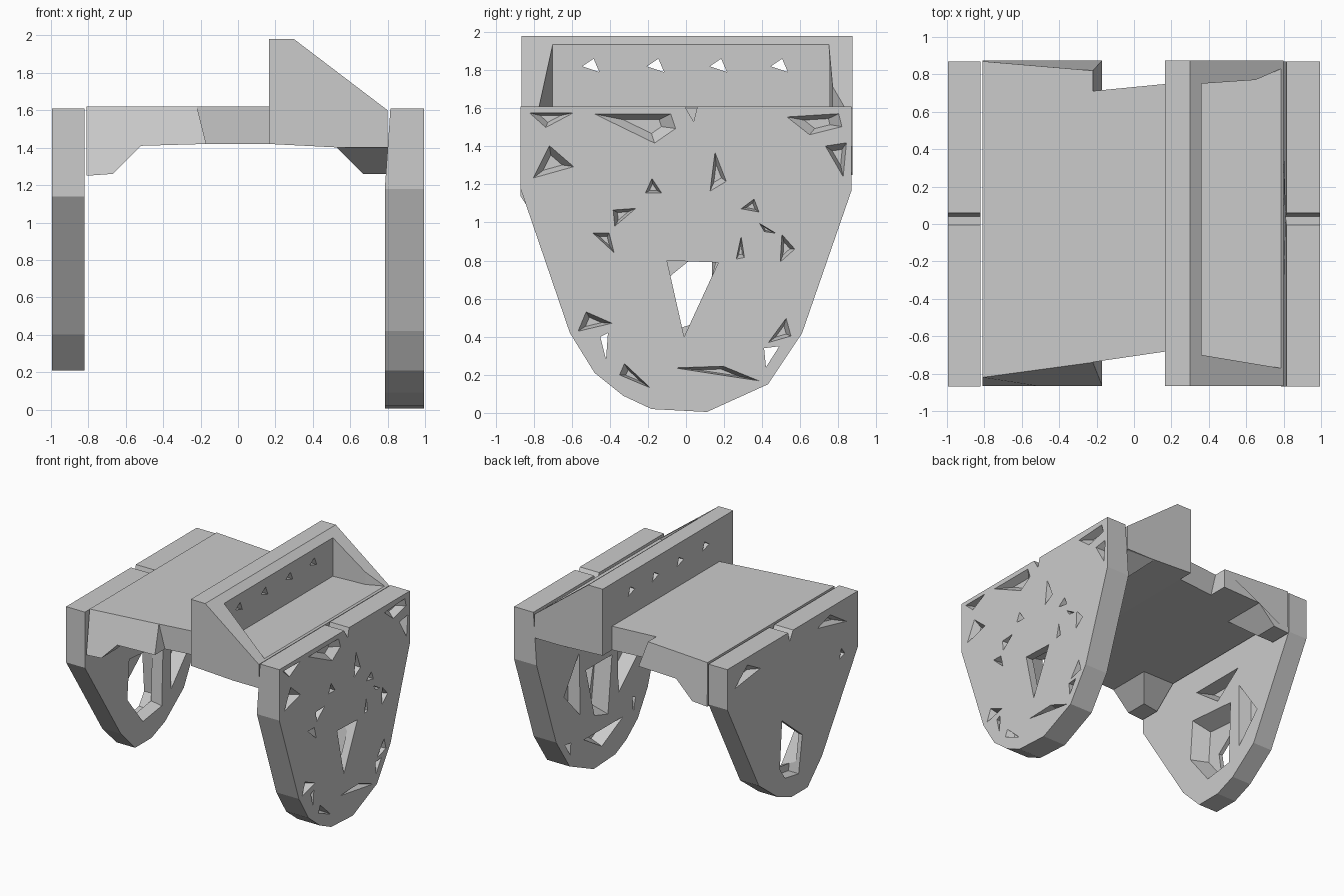
import bpy, bmesh
from mathutils import Vector

if "Cube" in bpy.data.objects:
    bpy.data.objects.remove(bpy.data.objects["Cube"], do_unlink=True)

grey = bpy.data.materials.new("plain_grey")
grey.use_nodes = True
COLOUR = (0.6, 0.6, 0.6, 1)
grey.diffuse_color = COLOUR
grey.node_tree.nodes["Principled BSDF"].inputs["Base Color"].default_value = COLOUR


def place(axis, p, t):
    """Put a 2D profile point at distance t along the axis."""
    u, v = p
    return Vector({"x": (t, u, v), "y": (u, t, v), "z": (u, v, t)}[axis])


def add_prism(bm, pts, axis, a, b, taper=1.0):
    """Extrude a profile from a to b; taper shrinks the far end."""
    n = len(pts)
    cu, cv = sum(p[0] for p in pts) / n, sum(p[1] for p in pts) / n
    near = [bm.verts.new(place(axis, p, a)) for p in pts]
    far = [bm.verts.new(place(axis, (cu + (u - cu) * taper, cv + (v - cv) * taper), b))
           for u, v in pts]
    bm.faces.new(near)
    bm.faces.new(far[::-1])
    for i in range(n):
        j = (i + 1) % n
        bm.faces.new((near[j], near[i], far[i], far[j]))


def finish(name, bm):
    bmesh.ops.recalc_face_normals(bm, faces=bm.faces[:])
    mesh = bpy.data.meshes.new(name)
    bm.to_mesh(mesh)
    bm.free()
    mesh.materials.append(grey)
    ob = bpy.data.objects.new(name, mesh)
    bpy.context.collection.objects.link(ob)
    return ob


def prism(name, pts, axis, a, b):
    bm = bmesh.new()
    add_prism(bm, pts, axis, a, b)
    return finish(name, bm)


def cut(ob, cutters):
    """Subtract prisms given as (points, axis, a, b, taper)."""
    bm = bmesh.new()
    for c in cutters:
        add_prism(bm, *c)
    tool = finish("cutter", bm)
    tool.hide_render = True
    mod = ob.modifiers.new("cut", "BOOLEAN")
    mod.operation, mod.solver, mod.object = "DIFFERENCE", "EXACT", tool
    mod.use_self = True
    deps = bpy.context.evaluated_depsgraph_get()
    mesh = bpy.data.meshes.new_from_object(ob.evaluated_get(deps))
    ob.modifiers.clear()
    ob.data = mesh
    bpy.data.objects.remove(tool, do_unlink=True)


def pockets(shapes, surface, depth, taper=0.4):
    """Tapered pockets sunk into a side plate; depth sign gives direction."""
    step = 0.02 if depth > 0 else -0.02
    return [(s, "x", surface - step, surface + depth, taper) for s in shapes]


# Deck with a haunch beside the right plate, arched between its ends
deck = prism("deck", [(-.81, 1.62), (-.22, 1.62), (-.17, 1.42), (-.52, 1.41),
                      (-.67, 1.26), (-.81, 1.25)], "y", -.865, .875)
for v in deck.data.vertices:
    if v.co.z > 1.6:
        inner = v.co.x > -.5
        if v.co.y < 0:
            v.co.y = -.74 if inner else -.82
        else:
            v.co.y = .82 if inner else .87
cut(deck, [([(-.75, 1.2), (-.5, 1.41), (.5, 1.41), (.75, 1.2)], "x", -.9, -.4, 1)])

# Narrower neck joining the deck to the raised block
prism("deck_neck", [(-.23, -.74), (.18, -.68), (.18, .75), (-.23, .71)], "z", 1.42, 1.62)

# Raised block: wall, sloping cheeks and floor, with a pocket and four bolt holes
block = prism("raised_block", [(.165, 1.98), (.3, 1.98), (.8, 1.6), (.8, 1.4),
                               (.56, 1.4), (.165, 1.42)], "y", -.865, .875)
cut(block, [([(.36, -.7), (.9, -.79), (.9, .88), (.65, .77), (.36, .75)], "z", 1.61, 2.1, 1)])
cut(block, [([(y - .045, 1.82), (y + .045, 1.79), (y + .015, 1.86)], "x", .1, .5, 1)
            for y in (-.5, -.16, .17, .49)])

# Haunch under the block, with ends sloping inwards as it goes down
haunch = prism("block_haunch", [(.53, 1.4), (.67, 1.26), (.8, 1.26), (.8, 1.41)],
               "y", -.86, .87)
for v in haunch.data.vertices:
    if v.co.z < 1.3:
        v.co.y *= .72

# Left side plate, slightly thicker towards the bottom
left = prism("left_plate", [(-.87, 1.61), (.87, 1.61), (.87, 1.17), (.61, .42), (.43, .15),
                            (.11, .005), (-.18, .02), (-.33, .09), (-.48, .21), (-.61, .42),
                            (-.87, 1.18)], "x", .815, .995)
for v in left.data.vertices:
    if v.co.z < 1.18 and v.co.x < .9:
        v.co.x = .785

OUTER = [[(-.22, 1.15), (-.12, 1.15), (-.18, 1.24)],
         [(.12, 1.15), (.22, 1.21), (.15, 1.39)],
         [(.28, 1.07), (.39, 1.05), (.36, 1.13)],
         [(.49, .78), (.58, .86), (.5, .95)],
         [(.38, 1.0), (.48, .94), (.41, .95)],
         [(.26, .8), (.31, .81), (.29, .94)],
         [(-.39, 1.07), (-.38, .97), (-.25, 1.08)],
         [(-.5, .95), (-.37, .83), (-.4, .95)],
         [(-.82, 1.22), (-.57, 1.29), (-.72, 1.42)],
         [(-.84, 1.58), (-.57, 1.58), (-.74, 1.49)],
         [(-.53, 1.58), (-.16, 1.4), (-.03, 1.49), (-.06, 1.58)],
         [(.5, 1.56), (.64, 1.45), (.84, 1.5), (.82, 1.58)],
         [(.72, 1.41), (.83, 1.22), (.85, 1.43)],
         [(-.1, .24), (.42, .16), (.2, .25)],
         [(.42, .36), (.56, .4), (.53, .51)],
         [(-.58, .42), (-.37, .47), (-.53, .54)],
         [(-.36, .2), (-.17, .12), (-.33, .27)]]
INNER = [[(-.5, .75), (-.22, .5), (-.22, 1.08)],
         [(.5, .75), (.27, .5), (.27, 1.08)],
         [(-.25, 1.22), (.28, 1.22), (.02, 1.02)],
         [(-.3, .3), (.25, .3), (0, .15)]]
GROOVE = [(-.03, 1.65), (.07, 1.65), (.04, 1.53)]

cut(left, pockets(OUTER, .995, -.06))
cut(left, pockets(INNER, .79, .1, .6))
cut(left, [([(-.1, .8), (.17, .79), (-.01, .4)], "x", 1.1, .9, 1),
           ([(-.17, .9), (.22, .9), (.1, .42), (-.1, .36)], "x", .7, .93, .7),
           ([(-.45, .4), (-.41, .42), (-.42, .28)], "x", .6, 1.1, 1),
           ([(.42, .24), (.49, .35), (.41, .34)], "x", .6, 1.1, 1),
           (GROOVE, "x", .7, 1.1, 1)])

# Right side plate, shorter, with a window that widens inwards
right = prism("right_plate", [(-.87, 1.61), (.87, 1.61), (.87, 1.27), (.45, .47), (.2, .28),
                              (.02, .21), (-.2, .21), (-.39, .4), (-.87, 1.14)],
              "x", -.995, -.82)
cut(right, pockets(INNER[1:3], -.82, -.1, .6))
cut(right, pockets([[(-.75, 1.4), (-.3, 1.5), (-.5, 1.56)], [(.4, 1.45), (.8, 1.4), (.6, 1.56)],
                    [(-.7, 1.15), (-.62, 1.12), (-.65, 1.22)]], -.995, .06))
cut(right, [([(-.13, .68), (.14, .9), (.17, .5), (.1, .4), (-.08, .37)], "x", -1.1, -.9, 1),
            ([(-.33, .65), (-.3, 1.02), (.2, .98), (.18, .4), (-.1, .36)], "x", -.75, -.96, .7),
            (GROOVE, "x", -1.1, -.7, 1)])
